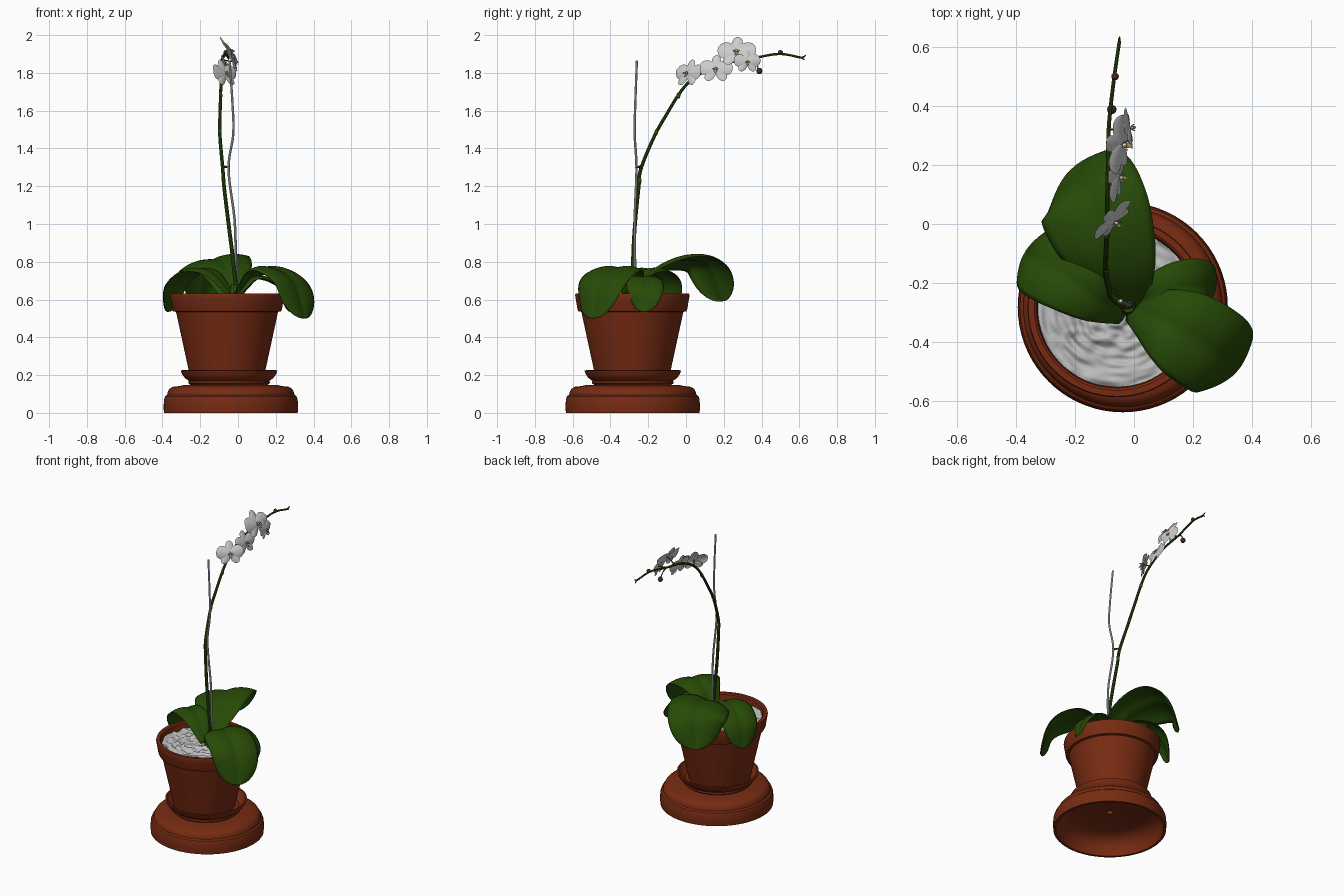
import bpy, bmesh, math
from mathutils import Vector, Matrix, noise

if "Cube" in bpy.data.objects:
    bpy.data.objects.remove(bpy.data.objects["Cube"])

Z = Vector((0, 0, 1))


def material(name, rgb):
    m = bpy.data.materials.new(name)
    m.diffuse_color = (*rgb, 1)
    m.use_nodes = True
    m.node_tree.nodes["Principled BSDF"].inputs["Base Color"].default_value = m.diffuse_color
    return m


TERRACOTTA = material("terracotta", (0.185, 0.024, 0.006))
LEAF = material("leaf_green", (0.02, 0.07, 0.002))
STEM = material("stem_green", (0.03, 0.085, 0.005))
BUD = material("bud_brown", (0.07, 0.02, 0.008))
YELLOW = material("lip_yellow", (0.45, 0.34, 0.12))
MOSS = material("moss_grey", (0.5, 0.5, 0.5))
PETAL = material("petal_white", (0.66, 0.66, 0.66))


def skin(name, grids, mat=None, closed=True, angle=35):
    """Mesh from one or more grids of points (lists of equal-length rows)."""
    bm = bmesh.new()
    for rows in grids:
        vs = [[bm.verts.new(p) for p in row] for row in rows]
        n = len(vs[0])
        for a, b in zip(vs, vs[1:]):
            for j in range(n if closed else n - 1):
                k = (j + 1) % n
                bm.faces.new((a[j], a[k], b[k], b[j]))
    bmesh.ops.remove_doubles(bm, verts=bm.verts, dist=1e-5)
    bmesh.ops.recalc_face_normals(bm, faces=bm.faces)
    me = bpy.data.meshes.new(name)
    bm.to_mesh(me)
    bm.free()
    me.polygons.foreach_set("use_smooth", [True] * len(me.polygons))
    me.set_sharp_from_angle(angle=math.radians(angle))
    if mat:
        me.materials.append(mat)
    ob = bpy.data.objects.new(name, me)
    bpy.context.collection.objects.link(ob)
    return ob


def spline(pts, t):
    """Catmull-Rom point at t in 0..1."""
    p = [Vector(q) for q in pts]
    p = [2 * p[0] - p[1]] + p + [2 * p[-1] - p[-2]]
    s = min(t, 0.999999) * (len(pts) - 1)
    i = int(s)
    f = s - i
    a, b, c, d = p[i:i + 4]
    return 0.5 * (2 * b + (c - a) * f + (2 * a - 5 * b + 4 * c - d) * f * f
                  + (3 * b - a - 3 * c + d) * f ** 3)


def lathe(name, profile, center, mat, segs=72):
    cx, cy = center
    ang = [2 * math.pi * i / segs for i in range(segs)]
    return skin(name, [[[(cx + r * math.cos(a), cy + r * math.sin(a), z) for a in ang]
                        for r, z in profile]], mat)


def tube_grid(pts, r0, r1, n=24, sides=10):
    rows = []
    x = None
    for i in range(n + 1):
        t = i / n
        p = spline(pts, t)
        d = (spline(pts, min(1, t + .01)) - spline(pts, max(0, t - .01))).normalized()
        x = (x or d.orthogonal())
        x = (x - d * x.dot(d)).normalized()
        y = d.cross(x)
        r = r0 + (r1 - r0) * t
        rows.append([p + r * (math.cos(a) * x + math.sin(a) * y)
                     for a in (2 * math.pi * k / sides for k in range(sides))])
        if i == 0:
            rows.insert(0, [p] * sides)
    rows.append([p] * sides)
    return rows


def ball_grid(c, r, h, n=12):
    return [[Vector(c) + Vector((r * math.sin(u) * math.cos(a), r * math.sin(u) * math.sin(a),
                                 h * math.cos(u)))
             for a in (2 * math.pi * k / n for k in range(n))]
            for u in (math.pi * i / 8 for i in range(9))]


# Stand: hollow below, with a small hole in its middle
lathe("stand", [(.02, .12), (.24, .12), (.295, .10), (.325, .06), (.338, 0), (.354, 0),
                (.356, .03), (.354, .07), (.348, .088), (.337, .096), (.334, .11), (.325, .127),
                (.308, .138), (.27, .142), (.25, .147), (.02, .147), (.02, .12)],
      (-.038, -.282), TERRACOTTA)

# Saucer
lathe("saucer", [(0, .148), (.205, .148), (.216, .158), (.214, .17), (.235, .185), (.25, .207),
                 (.256, .225), (.246, .226), (.232, .202), (.205, .18), (0, .178)],
      (-.047, -.282), TERRACOTTA)

# Pot with thick rim
POT = (-.058, -.284)
lathe("pot", [(0, .178), (.185, .178), (.194, .185), (.203, .225), (.27, .535), (.286, .538),
              (.291, .55), (.299, .60), (.303, .622), (.30, .632), (.28, .632), (.272, .625),
              (.266, .57), (.19, .21), (0, .21)], POT, TERRACOTTA)

# Potting moss: wrinkled disc
moss = []
for i in range(41):
    r = .268 * i / 40
    row = []
    for k in range(90):
        a = 2 * math.pi * k / 90
        x, y = r * math.cos(a), r * math.sin(a)
        h = .016 * noise.noise((r * 45, math.cos(a) * 2.5, math.sin(a) * 2.5))
        h += .012 * noise.noise((x * 22, y * 45, 3))
        row.append((POT[0] + x, POT[1] + y, .592 + h * min(1, i / 6)))
    moss.append(row)
skin("potting_moss", [moss], MOSS, angle=80)


def leaf(name, pts, half, tilt=0.0, blunt=2.4):
    rows = []
    for i in range(33):
        t = 1 - (1 - i / 32) ** 1.6
        p = spline(pts, t)
        d = (spline(pts, min(1, t + .02)) - spline(pts, max(0, t - .02))).normalized()
        side = Matrix.Rotation(tilt, 3, d) @ d.cross(Z).normalized()
        up = side.cross(d)
        if t < .62:
            w = half * (.32 + .68 * math.sin(math.pi / 2 * t / .62))
        else:
            w = half * math.sqrt(max(0, 1 - ((t - .62) / .38) ** blunt))
        rows.append([p + side * w * s + up * w * (.3 * abs(s) - .4 * s * s)
                     for s in (j / 8 - 1 for j in range(17))])
    ob = skin(name, [rows], LEAF, closed=False, angle=60)
    mod = ob.modifiers.new("thickness", "SOLIDIFY")
    mod.thickness = .004
    mod.offset = 0


# Four arching leaves
leaf("leaf_back", [(-.03, -.30, .62), (-.06, -.155, .76), (-.115, -.01, .81),
                   (-.165, .12, .775), (-.205, .19, .59)], .188, -.2, 2.7)
leaf("leaf_left", [(-.03, -.305, .62), (-.13, -.25, .74), (-.24, -.175, .755), (-.335, -.12, .68),
                   (-.37, -.10, .535)], .122)
leaf("leaf_front_right", [(-.01, -.28, .62), (.08, -.32, .74), (.18, -.375, .765),
                          (.295, -.45, .69), (.35, -.495, .50)], .155, 0, 3)
leaf("leaf_right", [(-.01, -.27, .62), (.07, -.24, .71), (.16, -.22, .71), (.24, -.215, .65),
                    (.275, -.22, .535)], .098)

# Flower spike with forked tip, nodes and leaf crown
spike = [(-.005, -.275, .59), (-.025, -.28, .80), (-.05, -.27, 1.0), (-.074, -.25, 1.20),
         (-.081, -.238, 1.295), (-.096, -.165, 1.47), (-.095, -.10, 1.585), (-.092, -.037, 1.688),
         (-.09, .02, 1.755), (-.09, .10, 1.81), (-.088, .20, 1.85), (-.085, .335, 1.873),
         (-.068, .49, 1.90), (-.05, .615, 1.88)]
tip = spike[-1]
skin("flower_spike", [tube_grid(spike, .011, .006, 90),
                      tube_grid([tip, (-.049, .635, 1.893)], .006, .002, 2),
                      tube_grid([tip, (-.052, .628, 1.868)], .005, .002, 2),
                      tube_grid([(-.02, -.28, .58), (-.02, -.28, .68)], .036, .02, 4)], STEM)
skin("spike_nodes", [ball_grid(c, .010, .017) for c in
                     [(-.075, -.245, 1.23), (-.096, -.158, 1.485), (-.092, -.04, 1.68)]], STEM)

# Grey support stake and the clip tying it to the spike
skin("support_stake", [tube_grid([(-.01, -.27, .59), (-.012, -.27, .80), (-.018, -.272, 1.02),
                                  (-.05, -.262, 1.29), (-.025, -.272, 1.48), (-.03, -.268, 1.65),
                                  (-.045, -.26, 1.865)], .007, .006, 50)])
skin("stake_clip", [tube_grid([(-.085, -.235, 1.305), (-.045, -.265, 1.30)], .006, .006, 2)], STEM)

# Buds on short stalks
buds = [(-.075, .388, 1.81), (-.064, .50, 1.908)]
skin("buds", [ball_grid(buds[0], .016, .017), ball_grid(buds[1], .013, .013)], BUD)
skin("bud_stalk", [tube_grid([(-.085, .335, 1.873), (-.08, .37, 1.85), buds[0]], .004, .003, 8)], STEM)


def flower(name, c, n, size, anchor):
    c, n = Vector(c), Vector(n).normalized()
    x = Z.cross(n).normalized()
    y = n.cross(x)

    def petal(deg, length, half, curl, lift=0.0):
        a = math.radians(deg)
        d = x * math.cos(a) + y * math.sin(a)
        s = n.cross(d)
        rows = []
        for i in range(13):
            u = (1 - math.cos(math.pi * i / 12)) / 2
            w = half * math.sqrt(max(0, 1 - (2 * u - 1) ** 2)) * (.75 + .3 * u)
            rows.append([c + size * (d * length * u + s * w * v
                                     + n * (lift + curl * u * u - .25 * w * v * v))
                         for v in (j / 4 - 1 for j in range(9))])
        return rows

    # three narrow sepals behind two broad petals
    skin(name, [petal(90, 1, .34, -.12, -.04), petal(228, 1, .33, -.05, -.04),
                petal(312, 1, .33, -.05, -.04), petal(10, 1.12, .58, -.04),
                petal(170, 1.12, .58, -.04)], PETAL, closed=False, angle=80)
    # lip lobes and column
    skin(name + "_lip", [petal(270, .36, .10, .22, .03), petal(205, .2, .08, .2, .03),
                         petal(335, .2, .08, .2, .03)], YELLOW, closed=False, angle=80)
    skin(name + "_column", [ball_grid(c + n * size * .1, size * .08, size * .08)], PETAL)
    a = Vector(anchor)
    skin(name + "_stalk", [tube_grid([a, (a + c) / 2 - n * .012, c - n * .004], .004, .003, 8)], STEM)


# Four open flowers facing right
flower("flower_1", (-.065, .008, 1.80), (.72, -.66, .35), .080, (-.09, .05, 1.778))
flower("flower_2", (-.05, .158, 1.822), (1, -.12, .33), .080, (-.089, .17, 1.84))
flower("flower_3", (-.04, .268, 1.915), (.9, -.1, .45), .092, (-.087, .25, 1.862))
flower("flower_4", (-.012, .325, 1.86), (.95, .15, .15), .064, (-.085, .32, 1.873))
